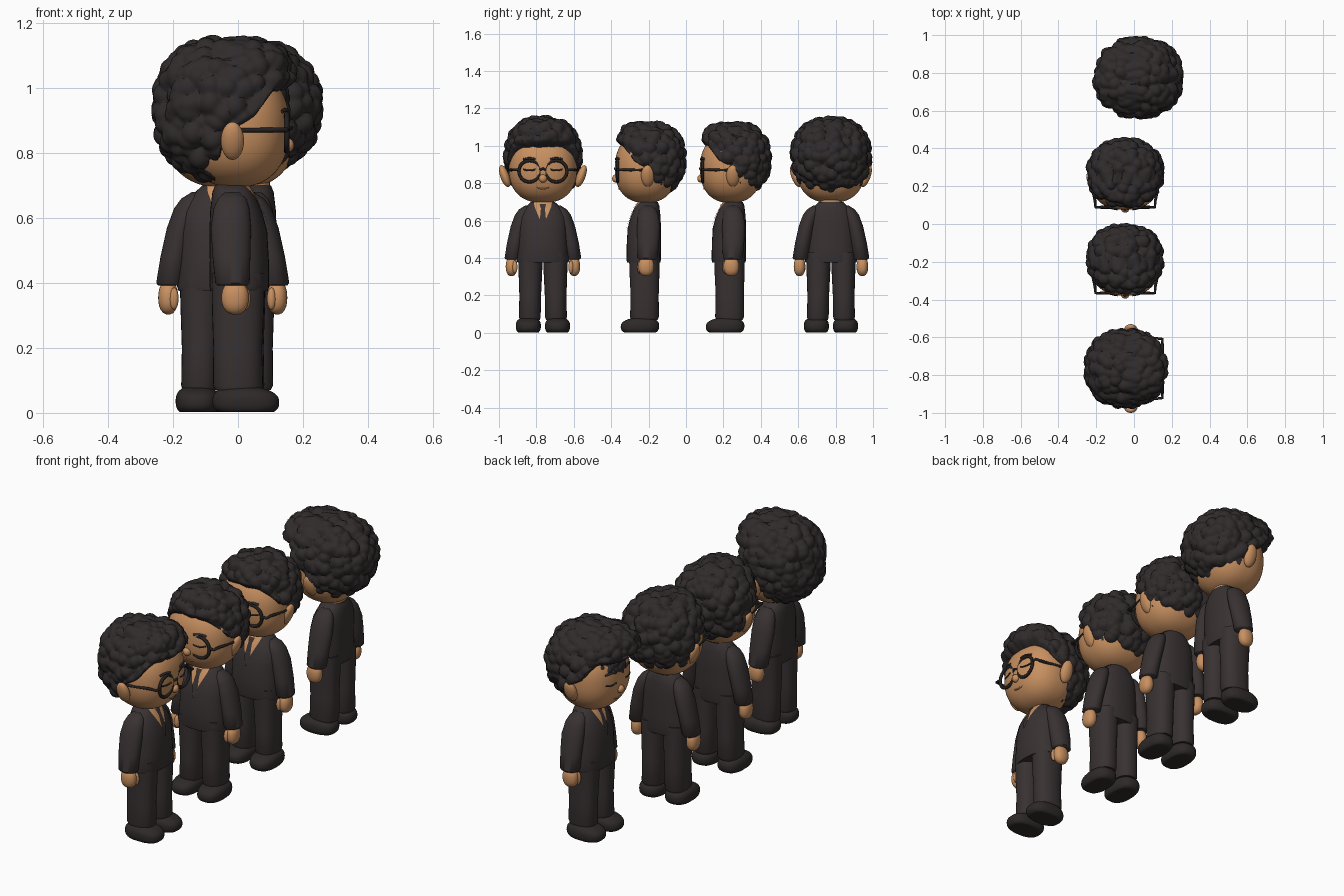
import bpy, bmesh, math
from mathutils import Vector, Matrix, noise

if "Cube" in bpy.data.objects:
    bpy.data.objects.remove(bpy.data.objects["Cube"])


def material(name, rgb):
    m = bpy.data.materials.new(name)
    m.diffuse_color = (*rgb, 1)
    m.use_nodes = True
    m.node_tree.nodes["Principled BSDF"].inputs["Base Color"].default_value = m.diffuse_color
    return m


SKIN = material("skin", (0.58, 0.28, 0.118))
SUIT = material("suit", (0.040, 0.031, 0.032))
HAIR = material("hair", (0.029, 0.0235, 0.024))
SHOE = material("shoe", (0.028, 0.022, 0.022))
FRAME = material("glasses", (0.018, 0.014, 0.014))
LIP = material("lip", (0.48, 0.22, 0.095))
place = Matrix()          # transform of the figure being built


def finish(name, bm, mat):
    bmesh.ops.recalc_face_normals(bm, faces=bm.faces)
    me = bpy.data.meshes.new(name)
    bm.to_mesh(me)
    bm.free()
    me.materials.append(mat)
    for p in me.polygons:
        p.use_smooth = True
    me.set_sharp_from_angle(angle=math.radians(50))
    ob = bpy.data.objects.new(name, me)
    ob.matrix_world = place
    bpy.context.collection.objects.link(ob)
    return ob


def blob(name, c, r, mat, n=2.0, sub=4, rot=None, shape=None):
    """Superellipsoid; shape may move each point afterwards."""
    bm = bmesh.new()
    bmesh.ops.create_icosphere(bm, subdivisions=sub, radius=1)
    for v in bm.verts:
        d = v.co.normalized()
        k = sum(abs(t) ** n for t in d) ** (-1 / n)
        p = Vector([d[i] * k * r[i] for i in range(3)])
        if rot:
            p = rot @ p
        p += Vector(c)
        v.co = shape(p) if shape else p
    return finish(name, bm, mat)


def loft(name, rings, mat, n=2.3, seg=32):
    """Skin over horizontal rings (x, y, z, rx, ry)."""
    bm = bmesh.new()
    rows = []
    for x, y, z, rx, ry in rings:
        row = []
        for i in range(seg):
            a = 2 * math.pi * i / seg
            ca, sa = math.cos(a), math.sin(a)
            row.append(bm.verts.new((x + rx * math.copysign(abs(ca) ** (2 / n), ca),
                                     y + ry * math.copysign(abs(sa) ** (2 / n), sa), z)))
        rows.append(row)
    for a, b in zip(rows, rows[1:]):
        for i in range(seg):
            bm.faces.new((a[i], a[(i + 1) % seg], b[(i + 1) % seg], b[i]))
    bm.faces.new(rows[0])
    bm.faces.new(rows[-1])
    return finish(name, bm, mat)


def tube(name, pts, r, mat, closed=False):
    cu = bpy.data.curves.new(name, 'CURVE')
    cu.dimensions = '3D'
    cu.bevel_depth = r
    cu.bevel_resolution = 2
    sp = cu.splines.new('POLY')
    sp.points.add(len(pts) - 1)
    for q, p in zip(sp.points, pts):
        q.co = (*p, 1)
    sp.use_cyclic_u = closed
    sp.use_smooth = True
    cu.use_fill_caps = True
    cu.materials.append(mat)
    ob = bpy.data.objects.new(name, cu)
    ob.matrix_world = place
    bpy.context.collection.objects.link(ob)


def lerp_table(t, x):
    if x <= t[0][0]:
        return t[0][1]
    for (x0, y0), (x1, y1) in zip(t, t[1:]):
        if x <= x1:
            return y0 + (y1 - y0) * (x - x0) / (x1 - x0)
    return t[-1][1]


TORSO = [(0, .024, .375, .136, .088), (0, .024, .39, .141, .092), (0, .024, .47, .130, .091),
         (0, .027, .56, .128, .089), (0, .034, .62, .124, .080), (0, .040, .655, .108, .070),
         (0, .045, .68, .085, .062), (0, .047, .70, .064, .052)]
HEAD_C, HEAD_R, HEAD_N = Vector((0, .035, .88)), (.182, .165, .185), 2.35


def chest_y(x, z):
    cy, rx, ry = [lerp_table([(t[2], t[i]) for t in TORSO], z) for i in (1, 3, 4)]
    return cy - ry * max(0, 1 - abs(x / rx) ** 2.3) ** (1 / 2.3)


def face_y(x, z):
    k = 1 - abs(x / HEAD_R[0]) ** HEAD_N - abs((z - HEAD_C.z) / HEAD_R[2]) ** HEAD_N
    return HEAD_C.y - HEAD_R[1] * max(0, k) ** (1 / HEAD_N)


def chest_plate(name, widths, lift, mat):
    """Thin strip lying on the chest; widths are (z, half width)."""
    bm = bmesh.new()
    rows = [[bm.verts.new((w * s / 3, chest_y(w * s / 3, z) - lift, z)) for s in range(-3, 4)]
            for z, w in widths]
    for a, b in zip(rows, rows[1:]):
        for i in range(6):
            bm.faces.new((a[i], a[i + 1], b[i + 1], b[i]))
    finish(name, bm, mat)


HAIRLINE = [(-.12, 1.015), (-.10, 1.005), (-.07, .965), (-.03, .91), (.03, .875), (.065, .85), (.09, .75), (.11, .5)]


def hair(tag, cy, r, zc, dy):
    centre = Vector((0, cy, zc))

    def curls(p):
        if p.y < cy:                                  # quiff leans forward
            p.y -= .042 * min(1, max(0, (p.z - 1.0) / .1))
        d = noise.voronoi(p * 20 + Vector((tag * 3.1, 5, 1)))[0][0]
        out = (p - centre).normalized()
        p = p + out * (.011 - .036 * d * d)
        t = (p.z - lerp_table(HAIRLINE, p.y - dy)) / .03 + .5
        t = min(1, max(0, t))
        inner = centre + (p - centre) * .70
        return inner.lerp(p, math.sqrt(t))
    blob(f"hair_{tag}", centre, r, HAIR, 2.3, 6, None, curls)


def head(tag, ear_x, lens_y, glasses):
    blob(f"head_{tag}", HEAD_C, HEAD_R, SKIN, HEAD_N, 5)
    blob(f"nose_{tag}", (0, -.125, .825), (.022, .02, .022), SKIN, 2, 3)
    tube(f"mouth_{tag}", [(x, face_y(x, .77) - .001, .77 + 8 * x * x)
                          for x in (-.035, -.018, 0, .018, .035)], .004, LIP)
    for s in (-1, 1):
        blob(f"ear_{tag}", (s * ear_x, .045, .838), (.024, .036, .062), SKIN, 2, 3,
             Matrix.Rotation(s * .35, 3, 'Y'))
        # closed eyelids and brows
        for part, z, r, bend in (("eyelid", .868, .004, 6), ("eyebrow", .934, .006, -6)):
            tube(f"{part}_{tag}", [(s * (.072 + u), face_y(.072 + u, z) - .001, z + bend * u * u)
                                   for u in (-.032, -.016, 0, .016, .032)], r, HAIR)
        if glasses:
            tube(f"lens_rim_{tag}", [(s * .072 + .057 * math.cos(a), lens_y, .864 + .057 * math.sin(a))
                                     for a in [i * math.pi / 16 for i in range(32)]], .0085, FRAME, True)
            tube(f"temple_{tag}", [(s * .128, lens_y, .872), (s * .157, lens_y, .872),
                                   (s * .160, -.08, .872), (s * .186, .04, .87)], .0075, FRAME)
    if glasses:
        tube(f"bridge_{tag}", [(-.017, lens_y - .004, .872), (0, lens_y - .014, .878),
                               (.017, lens_y - .004, .872)], .0065, FRAME)


def body(tag):
    loft(f"jacket_{tag}", TORSO, SUIT)
    loft(f"neck_{tag}", [(0, .047, .66, .058, .048), (0, .047, .76, .058, .048)], SKIN)
    chest_plate(f"shirt_{tag}", [(.575, .001), (.62, .022), (.655, .037), (.68, .046), (.70, .048)], .003, SKIN)
    chest_plate(f"tie_{tag}", [(.55, .004), (.60, .017), (.65, .012), (.665, .011), (.69, .018)], .007, SUIT)
    for s in (-1, 1):
        loft(f"leg_{tag}", [(s * .070, .028, .07, .054, .070), (s * .070, .028, .085, .058, .077),
                            (s * .068, .029, .2, .058, .075), (s * .067, .028, .32, .063, .080),
                            (s * .067, .027, .43, .066, .082)], SUIT)
        loft(f"sleeve_{tag}", [(s * .160, .045, .392, .038, .046), (s * .161, .045, .40, .044, .053),
                               (s * .148, .048, .48, .044, .058), (s * .128, .050, .57, .044, .062),
                               (s * .108, .048, .63, .042, .055), (s * .094, .046, .66, .034, .044),
                               (s * .08, .046, .68, .016, .022)], SUIT, 2)
        blob(f"hand_{tag}", (s * .168, .037, .355), (.031, .042, .052), SKIN, 2.3, 3)
        blob(f"thumb_{tag}", (s * .150, .003, .352), (.014, .014, .034), SKIN, 2, 3)

        def sole(p):
            toe = max(0, -p.y / .1)
            p.z = max(.003, p.z * (1 - .12 * toe))
            return p
        blob(f"shoe_{tag}", (s * .078, .004, .036), (.067, .103, .048), SHOE, 2.6, 4, None, sole)


# x, y, turn, hair centre y, hair radii, hair centre z, head shift, ear x, lens y, glasses
FIGURES = [(.028, -.765, 90, .070, (.206, .218, .222), .935, 0, .204, -.122, True),
           (-.047, -.25, 0, .062, (.200, .185, .196), .93, 0, .174, -.116, True),
           (-.047, .205, 0, .062, (.200, .185, .196), .93, 0, .174, -.116, True),
           (.003, .775, -90, .017, (.212, .236, .207), .945, -.022, .188, 0, False)]
for tag, (x, y, turn, cy, r, zc, dy, ear_x, lens_y, specs) in enumerate(FIGURES, 1):
    base = Matrix.Translation((x, y, 0)) @ Matrix.Rotation(math.radians(turn), 4, 'Z')
    place = base
    body(tag)
    hair(tag, cy, r, zc, dy)
    place = base @ Matrix.Translation((0, dy, 0))
    head(tag, ear_x, lens_y, specs)
